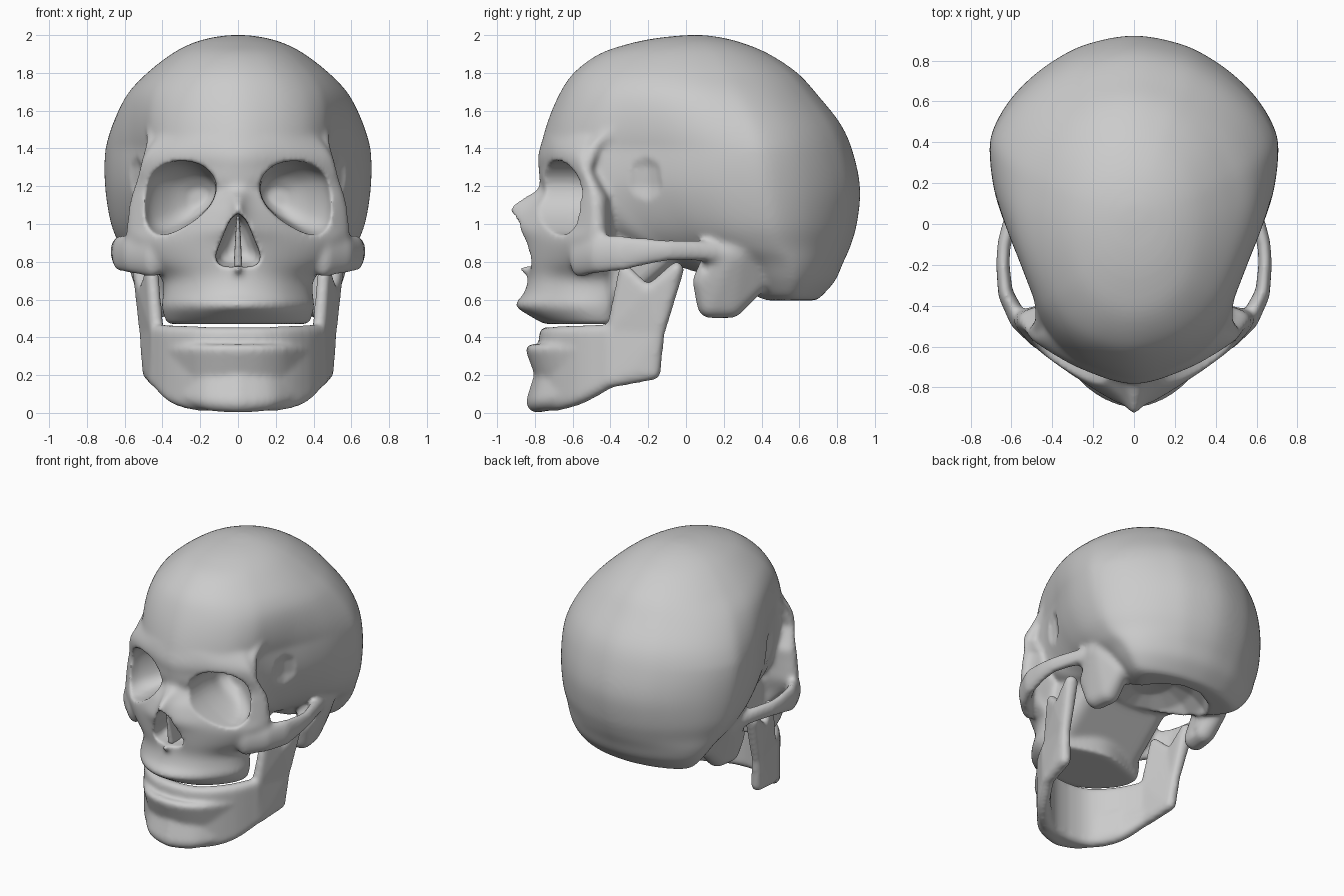
import bpy, bmesh
from math import sin, cos, pi, sqrt

if "Cube" in bpy.data.objects:
    bpy.data.objects.remove(bpy.data.objects["Cube"])


def spline(p, n, closed=False):
    """Catmull-Rom curve through points of any dimension."""
    m, out = len(p), []
    for i in range(m if closed else m - 1):
        k4 = (i - 1, i, i + 1, i + 2)
        a, b, c, d = [p[k % m] if closed else p[min(max(k, 0), m - 1)] for k in k4]
        for j in range(n):
            t = j / n
            out.append(tuple(.5 * (2 * q + (r - o) * t + (2 * o - 5 * q + 4 * r - s) * t * t
                                   + (3 * q - o - 3 * r + s) * t ** 3)
                             for o, q, r, s in zip(a, b, c, d)))
    return out if closed else out + [p[-1]]


def mirrored(half):
    """Close a half outline whose ends lie on x = 0."""
    return half + [(-x, y) for x, y in reversed(half[1:-1])]


def loft(bm, rings):
    rows = [[bm.verts.new(co) for co in ring] for ring in rings]
    n = len(rows[0])
    for a, b in zip(rows, rows[1:]):
        for i in range(n):
            j = (i + 1) % n
            bm.faces.new((a[i], a[j], b[j], b[i]))
    bm.faces.new(rows[0])
    bm.faces.new(rows[-1])


def hull(bm, blobs, sides=(1, -1)):
    """Convex skin around ellipsoids (x, y, z, rx, ry, rz), on both sides."""
    for s in sides:
        tmp = bmesh.new()
        for x, y, z, rx, ry, rz in blobs:
            for i in range(9):
                a = pi * i / 8
                for j in range(1 if i in (0, 8) else 14):
                    b = 2 * pi * j / 14
                    tmp.verts.new((s * (x + rx * sin(a) * cos(b)),
                                   y + ry * sin(a) * sin(b), z + rz * cos(a)))
        bmesh.ops.convex_hull(tmp, input=tmp.verts[:])
        bmesh.ops.delete(tmp, geom=[v for v in tmp.verts if not v.link_faces], context='VERTS')
        me = bpy.data.meshes.new("tmp")
        tmp.to_mesh(me)
        tmp.free()
        bm.from_mesh(me)
        bpy.data.meshes.remove(me)


def chain(bm, blobs):
    for a, b in zip(blobs, blobs[1:]):
        hull(bm, (a, b))


def ball(x, y, z, r):
    return (x, y, z, r, r, r)


def make(name, bm):
    bmesh.ops.recalc_face_normals(bm, faces=bm.faces[:])
    me = bpy.data.meshes.new(name)
    bm.to_mesh(me)
    bm.free()
    ob = bpy.data.objects.new(name, me)
    bpy.context.collection.objects.link(ob)
    return ob


def modify(ob, kind, **props):
    m = ob.modifiers.new(kind.lower(), kind)
    for k, v in props.items():
        setattr(m, k, v)
    bpy.context.view_layer.objects.active = ob
    bpy.ops.object.modifier_apply(modifier=m.name)


def fuse(ob, voxel, smooth):
    modify(ob, 'REMESH', mode='VOXEL', voxel_size=voxel, use_smooth_shade=True)
    modify(ob, 'SMOOTH', factor=.5, iterations=smooth)


def carve(ob, cutter):
    cutter.hide_render = True
    modify(ob, 'BOOLEAN', operation='DIFFERENCE', object=cutter, solver='EXACT')
    bpy.data.objects.remove(cutter)


skull = bmesh.new()

# Braincase: egg-shaped plan (position, width) at each height, rounder towards the top
egg = [(0, 0), (.03, .27), (.09, .5), (.17, .635), (.25, .69), (.35, .78), (.45, .885),
       (.55, .965), (.65, 1), (.72, .99), (.8, .89), (.87, .74), (.93, .55), (.975, .33), (1, 0)]


def plan(z, f, b, h):
    e = min(max((z - 1.4) / .45, 0), .85)
    half = [((w * (1 - e) + 2 * sqrt(u * (1 - u)) * e) * h, f + u * (b - f)) for u, w in egg]
    return [(x, y, z) for x, y in spline(mirrored(half), 4, True)]


levels = [(2.0, 0, .1, .05), (1.985, -.15, .2, .15), (1.955, -.3, .31, .25),
          (1.9, -.46, .44, .355), (1.8, -.595, .59, .485), (1.68, -.675, .70, .6),
          (1.52, -.74, .825, .675), (1.36, -.775, .89, .703), (1.18, -.76, .923, .7),
          (1.0, -.6, .905, .67), (.88, -.4, .87, .62), (.79, -.1, .83, .565),
          (.7, .06, .79, .51), (.62, .2, .72, .44), (.595, .28, .69, .38)]
loft(skull, [plan(*row) for row in spline(levels, 4)])

# Face: z, centre y, then three outline points from nose to cheek
face = [(1.46, -.755, .20, -.71, .38, -.59, .43, -.50),
        (1.35, -.785, .25, -.715, .44, -.61, .50, -.54),
        (1.20, -.775, .13, -.725, .48, -.56, .545, -.48),
        (1.14, -.86, .10, -.765, .50, -.555, .56, -.45),
        (1.08, -.935, .09, -.83, .51, -.555, .57, -.45),
        (.98, -.89, .13, -.85, .51, -.57, .585, -.45),
        (.91, -.86, .17, -.82, .48, -.61, .58, -.45),
        (.80, -.83, .18, -.80, .42, -.62, .49, -.46),
        (.71, -.835, .20, -.775, .36, -.60, .40, -.44),
        (.63, -.86, .21, -.79, .365, -.60, .39, -.42),
        (.57, -.905, .22, -.815, .38, -.60, .395, -.42),
        (.515, -.83, .21, -.765, .365, -.58, .385, -.42),
        (.47, -.75, .19, -.70, .34, -.56, .37, -.42)]
loft(skull, [[(x, y, z) for x, y in spline(mirrored(
    [(0, y0), (x1, y1), (x2, y2), (x3, y3), (.72 * x3, y3 + .06), (0, y3 + .13)]), 6, True)]
    for z, y0, x1, y1, x2, y2, x3, y3 in spline(face, 4)])

# Temple ridge
chain(skull, [ball(.49, -.535, 1.28, .035), ball(.46, -.48, 1.42, .03),
              ball(.465, -.38, 1.5, .025), ball(.495, -.27, 1.54, .02)])

# Cheekbones and arches
chain(skull, [(.45, -.57, .83, .06, .05, .115), (.565, -.47, .84, .045, .05, .105),
              (.63, -.34, .845, .037, .05, .098), (.642, -.2, .855, .034, .05, .073),
              (.637, -.1, .86, .034, .05, .06), (.6, .03, .86, .037, .05, .057),
              (.55, .16, .85, .05, .06, .06)])

# Mastoid bumps behind the ears
hull(skull, [(.5, .24, .85, .1, .14, .1), (.48, .12, .7, .07, .09, .06),
             (.435, .125, .575, .08, .07, .075), (.42, .24, .58, .08, .07, .08),
             (.43, .36, .7, .07, .07, .08)])

# Skull base sloping down to the palate, and the nasal spine
hull(skull, [(s * x, y, z, .1, .06, .06) for s in (1, -1)
             for x, y, z in ((.25, -.42, .56), (.25, -.06, .87), (.28, -.4, .9))], (1,))
hull(skull, [ball(0, -.79, .745, .035), ball(0, -.88, .763, .016)], (1,))
skull = make("skull", skull)
fuse(skull, .014, 10)

# Cutters: eye sockets, nose opening, ear holes, temples
cut = bmesh.new()
eye = spline([(.12, 1.23), (.2, 1.315), (.34, 1.33), (.47, 1.26), (.51, 1.12),
              (.485, .985), (.38, .945), (.23, 1.02), (.135, 1.12)], 5, True)
depth = spline([(-.62, 1, 0), (-.5, .88, -.02), (-.4, .62, -.07), (-.34, .25, -.1)], 4)
for s in (1, -1):
    loft(cut, [[(s * (.31 + d + (x - .31) * k), y, 1.14 + (z - 1.14) * k) for x, z in eye]
               for y, k, d in [(-1.1, 1, 0)] + depth])
nose = spline(mirrored([(0, 1.06), (.045, 1.02), (.085, .93), (.122, .83), (.1, .78),
                        (.03, .768), (0, .775)]), 4, True)
loft(cut, [[(x * k, y, .88 + (z - .88) * k) for x, z in nose]
           for y, k in ((-1.1, 1), (-.72, .95), (-.64, .75), (-.6, .4))])
hull(cut, [(.62, .09, .765, .09, .045, .05)])
hull(cut, [(.645, -.27, 1.2, .15, .17, .27)])
# Hollow under the braincase
hull(cut, [(0, .2, .57, .36, .42, .27)], (1,))
carve(skull, make("opening_cutter", cut))
fuse(skull, .013, 5)

# Nasal septum
septum = bmesh.new()
hull(septum, [(0, -.79, .785, .022, .02, .02), (0, -.83, 1.03, .008, .02, .02),
              (0, -.58, .785, .022, .02, .02), (0, -.58, 1.03, .01, .02, .02)], (1,))
septum = make("nasal_septum", septum)
fuse(septum, .008, 2)

# Jaw body: walls between stations (x, y, top, bottom, radius)
jaw = bmesh.new()
stations = spline([(0, -.735, .412, .055, .045), (.12, -.72, .412, .055, .045),
                   (.23, -.665, .415, .058, .045), (.34, -.55, .42, .095, .045),
                   (.425, -.4, .43, .175, .042)], 3)
for a, b in zip(stations, stations[1:]):
    hull(jaw, [ball(x, y, z, r) for x, y, t, m, r in (a, b) for z in (t, m)])

# Gum ridge and chin, both tapering to the hollow between them
gum = spline([(0, -.82), (.12, -.80), (.23, -.73), (.34, -.58), (.42, -.43)], 3)
for a, b in zip(gum, gum[1:]):
    hull(jaw, [ball(x, y + d, z, r) for x, y in (a, b)
               for d, z, r in ((0, .335, .03), (.055, .2, .035))])
chin = spline([(0, -.79, .058), (.14, -.75, .058), (.24, -.66, .052), (.32, -.565, .045)], 3)
for a, b in zip(chin, chin[1:]):
    hull(jaw, [ball(x, y + d, z + .45 * x * x, r or q) for x, y, q in (a, b)
               for d, z, r in ((0, .058, 0), (.02, .2, .035))])

# Jaw rami: front edge, corner, rear edge, notch, then the two upper processes
front, low = ball(.43, -.385, .44, .038), ball(.43, -.39, .175, .042)
corner, heel = ball(.465, -.175, .215, .042), ball(.455, -.28, .215, .04)
rear, notch = ball(.485, -.15, .42, .038), ball(.495, -.2, .635, .036)
hull(jaw, [front, low, heel, corner, rear])
hull(jaw, [front, rear, notch])
hull(jaw, [front, notch, ball(.455, -.325, .755, .034)])
hull(jaw, [rear, notch, (.51, -.05, .757, .05, .04, .044)])
jaw = make("jaw", jaw)
fuse(jaw, .0135, 12)
